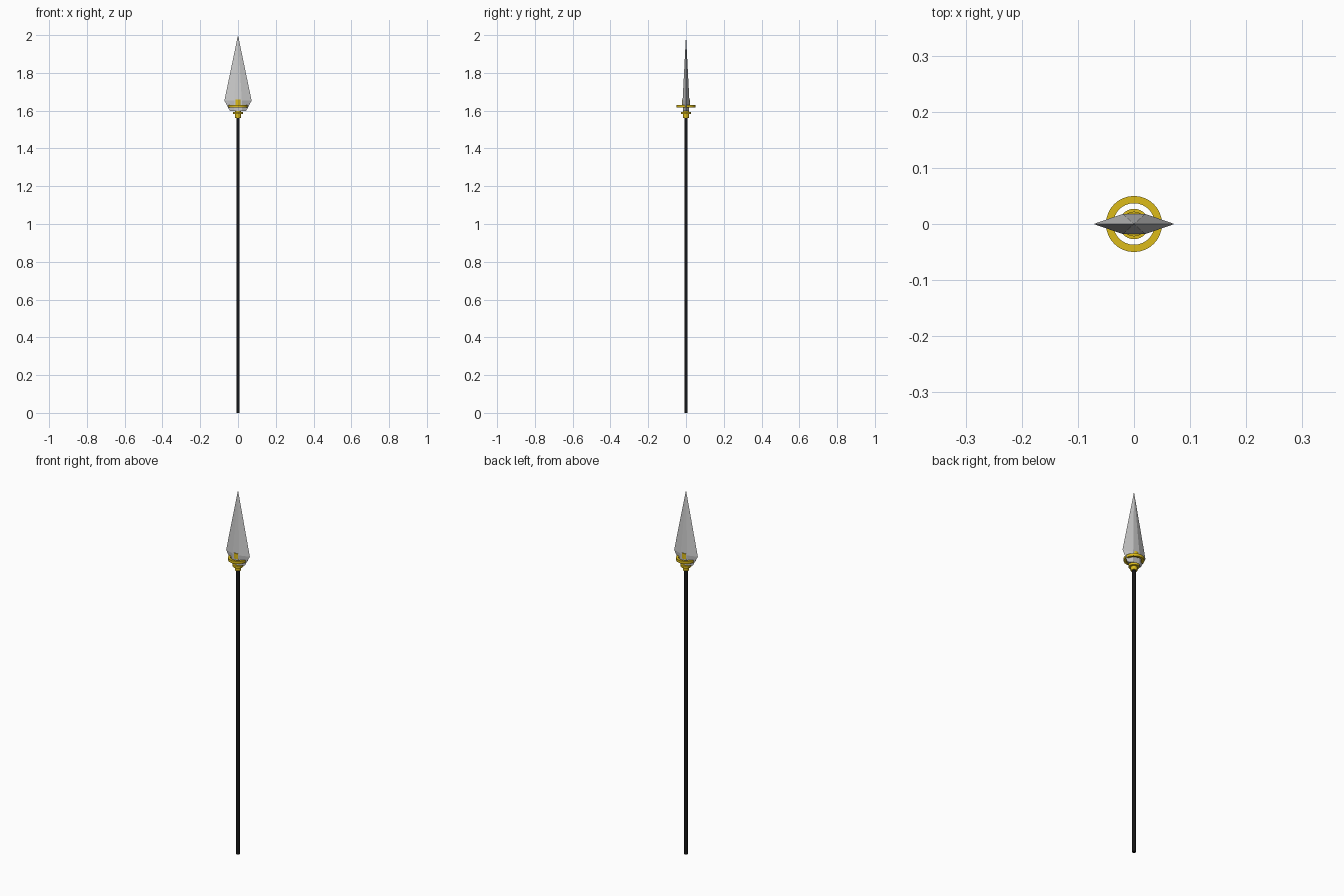
import bpy, bmesh, math

if "Cube" in bpy.data.objects:
    bpy.data.objects.remove(bpy.data.objects["Cube"])


def material(name, color):
    m = bpy.data.materials.new(name)
    m.diffuse_color = color
    m.use_nodes = True
    m.node_tree.nodes["Principled BSDF"].inputs["Base Color"].default_value = m.diffuse_color
    return m


gold = material("gold", (0.72, 0.5, 0.01, 1))
black = material("black", (0.008, 0.008, 0.008, 1))


def add_object(name, bm, mat=None):
    bmesh.ops.recalc_face_normals(bm, faces=bm.faces)
    mesh = bpy.data.meshes.new(name)
    bm.to_mesh(mesh)
    bm.free()
    ob = bpy.data.objects.new(name, mesh)
    bpy.context.collection.objects.link(ob)
    if mat:
        mesh.materials.append(mat)
    return ob


def smooth(ob):
    bpy.ops.object.select_all(action='DESELECT')
    ob.select_set(True)
    bpy.context.view_layer.objects.active = ob
    bpy.ops.object.shade_smooth_by_angle(angle=math.radians(35))


def cylinder(name, r, z0, z1, mat, sides=32):
    bm = bmesh.new()
    bmesh.ops.create_cone(bm, cap_ends=True, segments=sides, radius1=r,
                          radius2=r, depth=z1 - z0)
    bmesh.ops.translate(bm, verts=bm.verts, vec=(0, 0, (z0 + z1) / 2))
    ob = add_object(name, bm, mat)
    smooth(ob)


def washer(name, r_in, r_out, z0, z1, mat, sides=32):
    bm = bmesh.new()
    rings = []
    for r, z in ((r_in, z0), (r_out, z0), (r_out, z1), (r_in, z1)):
        rings.append([bm.verts.new((r * math.cos(2 * math.pi * i / sides),
                                    r * math.sin(2 * math.pi * i / sides), z))
                      for i in range(sides)])
    for k in range(4):
        a, b = rings[k], rings[(k + 1) % 4]
        for i in range(sides):
            j = (i + 1) % sides
            bm.faces.new((a[i], a[j], b[j], b[i]))
    ob = add_object(name, bm, mat)
    smooth(ob)


# Blade: flattened six-sided sections tapering to a point
bm = bmesh.new()
sections = []
for z, w, c, t in ((1.597, 0.042, 0.02, 0.016), (1.653, 0.072, 0.02, 0.018)):
    outline = ((-w, 0), (-c, -t), (c, -t), (w, 0), (c, t), (-c, t))
    sections.append([bm.verts.new((x, y, z)) for x, y in outline])
tip = bm.verts.new((0, 0, 2.0))
low, wide = sections
bm.faces.new(low)
for i in range(6):
    j = (i + 1) % 6
    bm.faces.new((low[i], low[j], wide[j], wide[i]))
    bm.faces.new((wide[i], wide[j], tip))
add_object("blade", bm)

# Shaft
cylinder("shaft", 0.009, 0, 1.6, black)

# Gold fittings around the blade root
cylinder("lower_collar", 0.016, 1.562, 1.585, gold)
cylinder("base_disc", 0.027, 1.582, 1.594, gold)
cylinder("socket_neck", 0.016, 1.59, 1.62, gold)
cylinder("upper_collar", 0.022, 1.63, 1.66, gold)
washer("guard_ring", 0.037, 0.05, 1.617, 1.631, gold)
